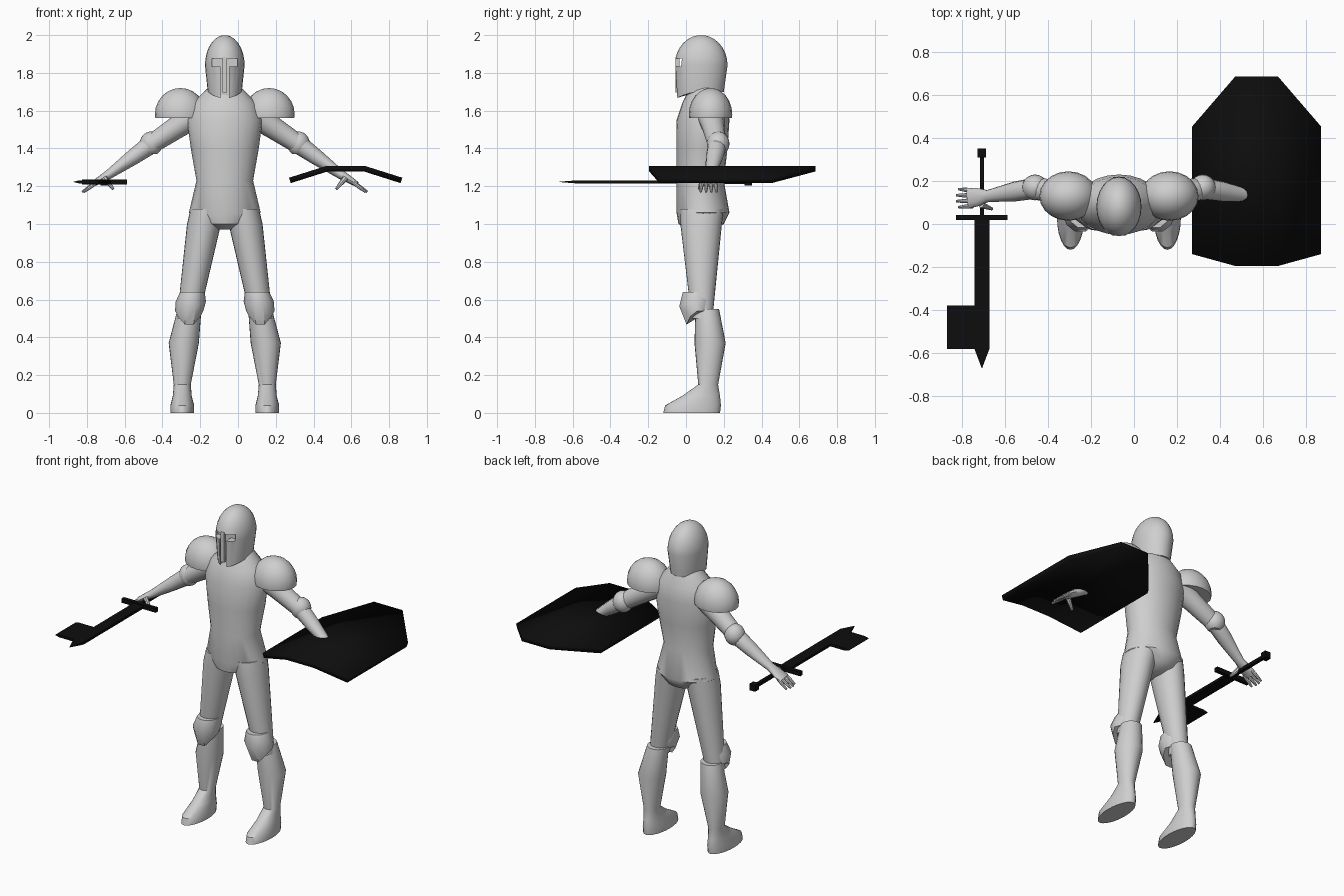
import bpy, bmesh, math
from mathutils import Vector

cube = bpy.data.objects.get("Cube")
if cube:
    bpy.data.objects.remove(cube, do_unlink=True)

CENTRE = Vector((-.07, 0, 0))  # foot of the figure's centre line


def material(name, value):
    mat = bpy.data.materials.new(name)
    mat.use_nodes = True
    colour = (value, value, value, 1)
    mat.diffuse_color = colour
    mat.node_tree.nodes["Principled BSDF"].inputs["Base Color"].default_value = colour
    return mat


STEEL = material("pale grey armour", .62)
BLACK = material("black metal", .004)


def finish(name, bm, mat):
    """Turn a bmesh into a smooth shaded object with sharp edges kept."""
    bmesh.ops.recalc_face_normals(bm, faces=bm.faces)
    mesh = bpy.data.meshes.new(name)
    bm.to_mesh(mesh)
    bm.free()
    mesh.materials.append(mat)
    mesh.shade_smooth()
    mesh.set_sharp_from_angle(angle=math.radians(40))
    obj = bpy.data.objects.new(name, mesh)
    bpy.context.collection.objects.link(obj)
    return obj


def place(point, side):
    """Move a point from the figure's own space, mirrored for its right side."""
    return CENTRE + Vector((side * point[0], point[1], point[2]))


def loft(name, rings, side=1, mat=STEEL):
    """Bridge rings of points and cap both ends."""
    bm = bmesh.new()
    loops = [[bm.verts.new(place(p, side)) for p in ring] for ring in rings]
    for low, high in zip(loops, loops[1:]):
        for i in range(len(low)):
            bm.faces.new((low[i - 1], low[i], high[i], high[i - 1]))
    bm.faces.new(loops[0])
    bm.faces.new(loops[-1])
    return finish(name, bm, mat)


def circle(count):
    angles = [math.tau * i / count for i in range(count)]
    return [(math.cos(a), math.sin(a)) for a in angles]


def ring(height, front, back, half, out=0, drop=0, count=24):
    """Level ellipse; drop lowers its front edge."""
    middle, depth = (front + back) / 2, (back - front) / 2
    return [(out + half * c, middle + depth * s, height - drop * max(0, -s) ** 2)
            for c, s in circle(count)]


def leg_ring(height, front, back, half, **options):
    """Level ellipse on the outward slanting axis of a leg."""
    out = min(.28 - .17 * height, .225)
    return ring(height, front, back, half, out, **options)


def tube(name, stations, side, count=12):
    """Ellipses square to a path; each station is point, width, thickness."""
    points = [station[0] for station in stations]
    last = len(points) - 1
    rings = []
    for i, (point, width, thick) in enumerate(stations):
        along = (points[min(i + 1, last)] - points[max(i - 1, 0)]).normalized()
        across = Vector((0, 1, 0))
        across = (across - along * across.dot(along)).normalized()
        normal = along.cross(across)
        rings.append([point + across * width * c + normal * thick * s
                      for c, s in circle(count)])
    loft(name, rings, side)


def ellipsoid(name, centre, radii, side, floor):
    """Scaled sphere cut flat at the floor height."""
    bm = bmesh.new()
    bmesh.ops.create_uvsphere(bm, u_segments=20, v_segments=12, radius=1)
    bmesh.ops.scale(bm, vec=radii, verts=bm.verts)
    bmesh.ops.translate(bm, vec=place(centre, side), verts=bm.verts)
    cut = bmesh.ops.bisect_plane(
        bm, geom=bm.verts[:] + bm.edges[:] + bm.faces[:],
        plane_co=(0, 0, floor), plane_no=(0, 0, 1), clear_inner=True)
    rim = [e for e in cut["geom_cut"] if isinstance(e, bmesh.types.BMEdge)]
    bmesh.ops.holes_fill(bm, edges=rim)
    finish(name, bm, STEEL)


def box(name, centre, size, mat=STEEL):
    bm = bmesh.new()
    bmesh.ops.create_cube(bm, size=1)
    bmesh.ops.scale(bm, vec=size, verts=bm.verts)
    bmesh.ops.translate(bm, vec=centre, verts=bm.verts)
    return finish(name, bm, mat)


# Torso and hips, from the neck down
loft("torso", [
    ring(height=1.74, front=.03, back=.17, half=.07),
    ring(height=1.64, front=-.02, back=.22, half=.17),
    ring(height=1.55, front=-.05, back=.23, half=.2),
    ring(height=1.4, front=-.05, back=.22, half=.18),
    ring(height=1.23, front=-.05, back=.2, half=.15),
    ring(height=1.06, front=-.05, back=.23, half=.19),
    ring(height=1, front=-.04, back=.2, half=.12),
    ring(height=.97, front=.02, back=.14, half=.04),
])

# Helmet: a dome on a jaw that dips in front, with eye and mouth slots
crown = []
for step in range(8):
    angle = math.radians(84 - 12 * step)
    reach = .14 * math.cos(angle)
    crown.append(ring(height=1.84 + .16 * math.sin(angle), front=.08 - reach,
                      back=.08 + reach, half=.75 * reach))
jaw = ring(height=1.7, front=-.05, back=.2, half=.09, drop=.035)
helmet = loft("helmet", crown + [jaw])
cutters = [box("eye_cutter", CENTRE + Vector((0, -.05, 1.855)), (.136, .1, .04)),
           box("mouth_cutter", CENTRE + Vector((0, -.05, 1.72)), (.046, .1, .24))]
for cutter in cutters:
    cutter.hide_render = True
    slot = helmet.modifiers.new("slot", "BOOLEAN")
    slot.operation = "DIFFERENCE"
    slot.object = cutter
bpy.context.view_layer.update()
graph = bpy.context.evaluated_depsgraph_get()
carved = bpy.data.meshes.new_from_object(helmet.evaluated_get(graph))
helmet.modifiers.clear()
helmet.data = carved
carved.set_sharp_from_angle(angle=math.radians(40))
for cutter in cutters:
    bpy.data.objects.remove(cutter, do_unlink=True)
box("nose_guard", CENTRE + Vector((0, -.045, 1.79)), (.024, .02, .19))

# Joints of one arm
shoulder = Vector((.15, .13, 1.58))
elbow = Vector((.4, .165, 1.415))
wrist = Vector((.61, .13, 1.265))
knuckles = Vector((.7, .12, 1.21))

for side, label in ((-1, "right_"), (1, "left_")):
    # Shoulder plate and arm
    ellipsoid(label + "shoulder_plate", centre=(.235, .13, 1.58),
              radii=(.135, .115, .14), side=side, floor=1.56)
    tube(label + "arm", [
        (shoulder, .075, .07),
        (shoulder.lerp(elbow, .4), .06, .06),
        (elbow, .05, .05),
        (elbow.lerp(wrist, .4), .046, .042),
        (wrist, .028, .025),
        (wrist.lerp(knuckles, .5), .042, .02),
        (knuckles, .047, .014),
    ], side)
    ellipsoid(label + "elbow_guard", centre=elbow + Vector((-.01, .005, .01)),
              radii=(.06, .06, .065), side=side, floor=1.37)

    # Fingers fan out from the knuckles, the middle two longest
    for spread in (-1.5, -.5, .5, 1.5):
        root = knuckles + Vector((-.02, .024 * spread, .01))
        tip = root + Vector((.08 - .01 * abs(spread), .004 * spread, -.05))
        tube(label + "finger", [(root, .011, .011), (root.lerp(tip, .5), .01, .01),
                                (tip, .006, .006)], side, count=8)
    root = wrist + Vector((.03, -.04, -.02))
    tip = root + Vector((-.05, -.02, -.06))
    tube(label + "thumb", [(root, .016, .016), (root.lerp(tip, .5), .012, .012),
                           (tip, .007, .007)], side, count=8)

    # Thigh, knee guard and boot
    loft(label + "thigh", [
        leg_ring(height=1.08, front=-.03, back=.2, half=.085),
        leg_ring(height=1, front=-.03, back=.19, half=.09),
        leg_ring(height=.5, front=.03, back=.14, half=.058),
    ], side)
    loft(label + "knee_guard", [
        leg_ring(height=.64, front=-.02, back=.13, half=.065, count=10),
        leg_ring(height=.59, front=-.04, back=.14, half=.08, drop=.03, count=10),
        leg_ring(height=.54, front=0, back=.12, half=.075, drop=.08, count=10),
    ], side)
    loft(label + "boot", [
        leg_ring(height=.55, front=.05, back=.175, half=.063),
        leg_ring(height=.37, front=.045, back=.21, half=.08),
        leg_ring(height=.15, front=.065, back=.17, half=.045),
        leg_ring(height=.09, front=-.02, back=.18, half=.05),
        leg_ring(height=.04, front=-.11, back=.185, half=.063),
        leg_ring(height=0, front=-.12, back=.18, half=.063),
    ], side)

# Sword: blade with a pointed end and a square side flag
hilt = Vector((-.707, .03, 1.223))
box("sword_guard", hilt, (.24, .025, .026), BLACK)
box("sword_grip", hilt + Vector((0, .15, 0)), (.02, .28, .02), BLACK)
box("sword_pommel", hilt + Vector((0, .3, 0)), (.04, .04, .04), BLACK)
box("sword_blade", hilt + Vector((0, -.305, 0)), (.07, .61, .016), BLACK)


def taper(name, base, tip):
    """Sword edge thinning from a thick base line to a thin tip line."""
    ends = [(base, .008), (tip, .001)]
    loft(name, [[hilt - CENTRE + Vector((x, y, up * thick)) for (x, y), up in
                 zip((line[0], line[1], line[1], line[0]), (-1, -1, 1, 1))]
                for line, thick in ends], mat=BLACK)


taper("sword_point", base=((-.035, -.61), (.035, -.61)), tip=((-.001, -.7), (.001, -.7)))
box("sword_flag", hilt + Vector((-.085, -.51, 0)), (.1, .2, .016), BLACK)
taper("sword_flag_edge", base=((-.135, -.61), (-.135, -.41)),
      tip=((-.163, -.61), (-.163, -.41)))

# Shield bent along two folds, its outer columns lower and shorter
bm = bmesh.new()
columns = []
for offset in (-.3, -.1, .1, .3):
    outer = abs(offset) > .2
    front, back, height = (-.14, .453, 1.245) if outer else (-.195, .685, 1.308)
    columns.append([bm.verts.new((.57 + offset, y, height)) for y in (front, back)])
for left, right in zip(columns, columns[1:]):
    bm.faces.new((left[0], right[0], right[1], left[1]))
shield = finish("shield", bm, BLACK)
if shield.data.polygons[1].normal.z < 0:
    shield.data.flip_normals()
solid = shield.modifiers.new("thickness", "SOLIDIFY")
solid.thickness = .03
solid.offset = -1
